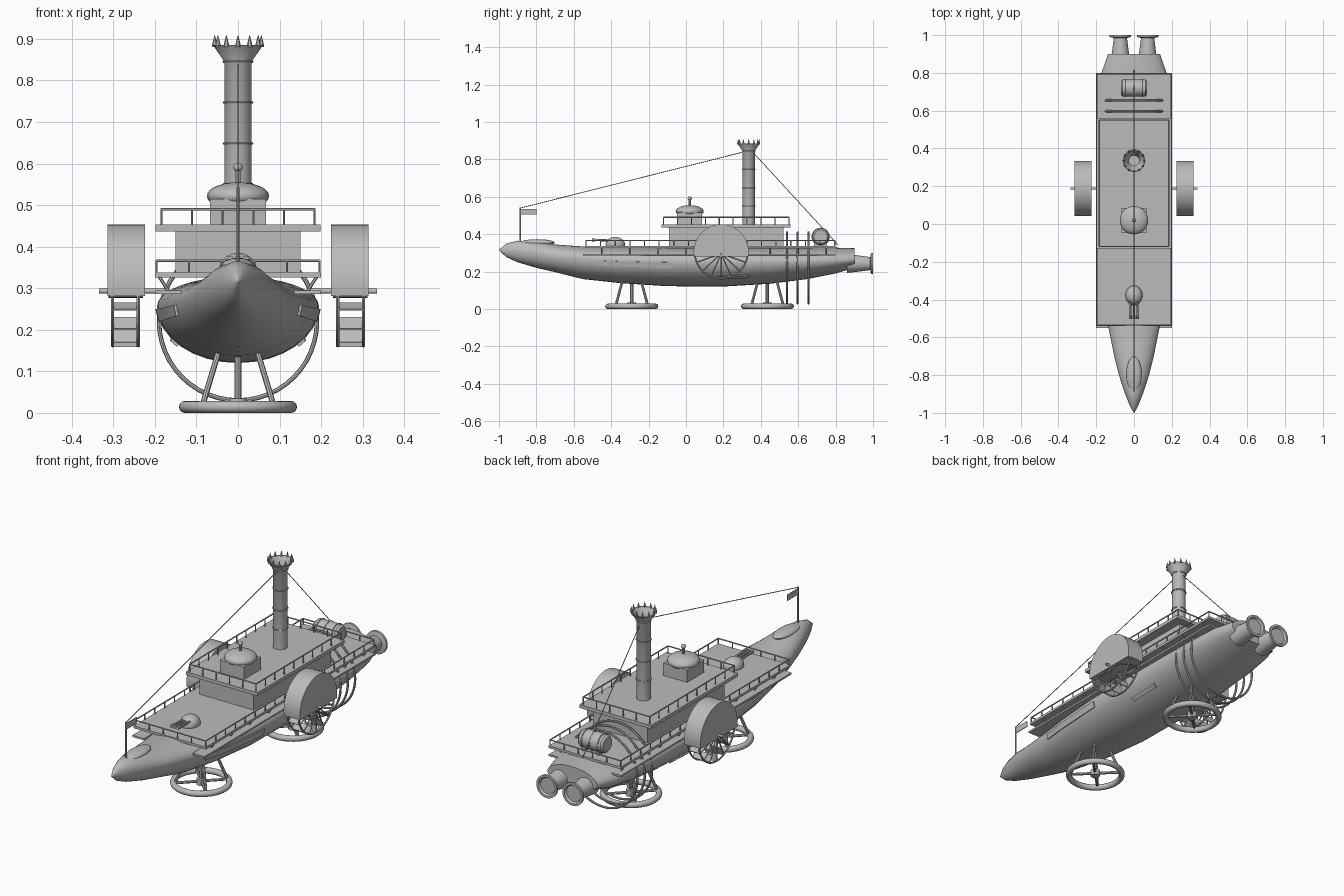
import bpy, bmesh
from math import sin, cos, pi, radians
from mathutils import Vector, Matrix

if "Cube" in bpy.data.objects:
    bpy.data.objects.remove(bpy.data.objects["Cube"])

grey = bpy.data.materials.new("plain grey")
grey.use_nodes = True
tone = (0.5, 0.5, 0.5, 1)
grey.diffuse_color = tone
grey.node_tree.nodes["Principled BSDF"].inputs["Base Color"].default_value = tone


# Helpers: each adds geometry to a bmesh; finish turns it into an object
def finish(name, bm, smooth=True):
    bmesh.ops.recalc_face_normals(bm, faces=bm.faces)
    mesh = bpy.data.meshes.new(name)
    bm.to_mesh(mesh)
    bm.free()
    mesh.materials.append(grey)
    obj = bpy.data.objects.new(name, mesh)
    bpy.context.collection.objects.link(obj)
    if smooth:
        bpy.ops.object.select_all(action='DESELECT')
        obj.select_set(True)
        bpy.context.view_layer.objects.active = obj
        bpy.ops.object.shade_smooth_by_angle(angle=radians(35))
    return obj


def box(bm, lo, hi):
    lo, hi = Vector(lo), Vector(hi)
    size = hi - lo
    bmesh.ops.create_cube(bm, size=1, matrix=Matrix.Translation((lo + hi) / 2) @ Matrix.Diagonal((*size, 1)))


def rod(bm, a, b, r, sides=8):
    a, b = Vector(a), Vector(b)
    turn = (b - a).to_track_quat('Z', 'Y').to_matrix().to_4x4()
    bmesh.ops.create_cone(bm, cap_ends=True, segments=sides, radius1=r, radius2=r,
                          depth=(b - a).length, matrix=Matrix.Translation((a + b) / 2) @ turn)


def loft(bm, rings, closed=False, caps=True):
    rows = [[bm.verts.new(p) for p in ring] for ring in rings]
    n = len(rows[0])
    pairs = list(zip(rows, rows[1:])) + ([(rows[-1], rows[0])] if closed else [])
    for p, q in pairs:
        for i in range(n):
            j = (i + 1) % n
            bm.faces.new((p[i], p[j], q[j], q[i]))
    if caps and not closed:
        bm.faces.new(rows[0])
        bm.faces.new(rows[-1])


def lathe(bm, profile, origin, axis='Z', sides=32):
    """Revolve (radius, height) pairs about an axis through origin."""
    turn = Vector({'X': (1, 0, 0), 'Y': (0, 1, 0), 'Z': (0, 0, 1)}[axis]).to_track_quat('Z', 'Y')
    loft(bm, [[Vector(origin) + turn @ Vector((max(r, .0005) * cos(2 * pi * i / sides),
              max(r, .0005) * sin(2 * pi * i / sides), h)) for i in range(sides)] for r, h in profile])


def ring(bm, origin, axis, major, minor, sides=48, tube=8):
    turn = Vector({'X': (1, 0, 0), 'Y': (0, 1, 0), 'Z': (0, 0, 1)}[axis]).to_track_quat('Z', 'Y')
    loft(bm, [[Vector(origin) + turn @ Vector(((major + minor * cos(t)) * cos(a), (major + minor * cos(t)) * sin(a),
              minor * sin(t))) for t in [2 * pi * k / tube for k in range(tube)]]
              for a in [2 * pi * i / sides for i in range(sides)]], closed=True)


def ball(bm, origin, radii):
    bmesh.ops.create_uvsphere(bm, u_segments=24, v_segments=14, radius=1,
                              matrix=Matrix.Translation(origin) @ Matrix.Diagonal((*radii, 1)))


# Hull stations: y, half width, bottom, widest height, top
stations = [(-1, .002, .313, .315, .317), (-.96, .023, .277, .315, .35), (-.9, .047, .25, .31, .365),
            (-.8, .08, .22, .3, .362), (-.7, .105, .197, .285, .345), (-.55, .135, .16, .27, .334),
            (-.35, .17, .138, .262, .33), (-.1, .193, .122, .258, .328), (.2, .195, .12, .256, .328),
            (.45, .193, .135, .256, .328), (.65, .187, .16, .257, .328), (.8, .172, .19, .26, .328),
            (.9, .138, .22, .265, .325)]


def hull_point(y, angle, grow=0.0):
    for a, b in zip(stations, stations[1:]):
        if y <= b[0]:
            t = (y - a[0]) / (b[0] - a[0])
            w, low, mid, top = [p + (q - p) * t for p, q in zip(a[1:], b[1:])]
            break
    rise = (top - mid if sin(angle) > 0 else mid - low) + grow
    return Vector(((w + grow) * cos(angle), y, mid + rise * sin(angle)))


bm = bmesh.new()
loft(bm, [[hull_point(s[0], 2 * pi * i / 32) for i in range(32)] for s in stations])
finish("hull", bm)

# Thin armour plates following the hull sides
bm = bmesh.new()
for y0, y1, a0, a1 in ((-.47, -.07, -.28, -.06), (.17, .34, -.75, -.62)):
    for flip in (0, 1):
        rings = []
        for k in range(9):
            y = y0 + (y1 - y0) * k / 8
            section = [hull_point(y, a0, -.004), hull_point(y, a0, .006),
                       hull_point(y, a1, .006), hull_point(y, a1, -.004)]
            rings.append([Vector((-p.x, p.y, p.z)) if flip else p for p in section])
        loft(bm, rings)
finish("hull_plates", bm, False)

# Decks, ledges and cabin
for name, lo, hi in (("main_deck", (-.2, -.54, .326), (.2, .8, .338)),
                     ("cabin", (-.15, -.09, .338), (.15, .52, .438)),
                     ("upper_deck", (-.198, -.13, .436), (.198, .56, .453)),
                     ("turret_base", (-.067, -.048, .453), (.067, .086, .515))):
    bm = bmesh.new()
    box(bm, lo, hi)
    finish(name, bm, False)
bm = bmesh.new()
for s in (-1, 1):
    box(bm, (min(s * .135, s * .2), -.55, .286), (max(s * .135, s * .2), .8, .295))
    for k in range(9):
        y = -.45 + k * .15
        rod(bm, (s * .19, y, .328), (s * .165, y, .29), .004, 6)
finish("side_ledges", bm, False)


# Railings
def railing(name, x, y0, y1, z0, z1, gap, r):
    bm = bmesh.new()
    corners = [(-x, y0), (x, y0), (x, y1), (-x, y1)]
    for (ax, ay), (bx, by) in zip(corners, corners[1:] + corners[:1]):
        rod(bm, (ax, ay, z1), (bx, by, z1), r, 6)
        count = round((abs(bx - ax) + abs(by - ay)) / gap)
        for k in range(count):
            t = k / count
            px, py = ax + (bx - ax) * t, ay + (by - ay) * t
            rod(bm, (px, py, z0), (px, py, z1), r * .85, 6)
    finish(name, bm)


railing("main_railing", .196, -.535, .795, .335, .366, .08, .0035)
railing("upper_railing", .184, -.12, .55, .45, .49, .075, .0035)

# Funnel with bands, flared crown and spikes
bm = bmesh.new()
lathe(bm, [(.033, .45), (.033, .845), (.06, .885), (.054, .885), (.027, .845), (.027, .8)], (0, .335, 0))
for z in (.55, .648, .747, .845):
    ring(bm, (0, .335, z), 'Z', .034, .003, 32, 6)
for k in range(12):
    a = 2 * pi * k / 12
    lathe(bm, [(.006, .88), (.006, .888), (0, .909)], (.056 * cos(a), .335 + .056 * sin(a), 0), sides=6)
finish("funnel", bm)

# Domed turret with finial
bm = bmesh.new()
ball(bm, (0, .02, .522), (.075, .075, .033))
rod(bm, (0, .02, .55), (0, .02, .585), .006)
ball(bm, (0, .02, .591), (.011, .011, .011))
finish("turret_dome", bm)

# Deck gun
bm = bmesh.new()
ball(bm, (0, -.378, .345), (.045, .052, .04))
for x in (-.018, 0, .018):
    rod(bm, (x, -.4, .366), (x, -.5, .37), .006)
    rod(bm, (x, -.485, .3695), (x, -.503, .37), .008)
finish("deck_gun", bm)

# Bow hump, flagpole, flag and rigging
bm = bmesh.new()
ball(bm, (0, -.795, .355), (.04, .093, .018))
finish("bow_hump", bm)
bm = bmesh.new()
rod(bm, (0, -.885, .355), (0, -.885, .542), .004)
box(bm, (-.002, -.885, .505), (.002, -.8, .535))
finish("bow_flag", bm)
bm = bmesh.new()
rod(bm, (0, -.885, .54), (0, .3, .838), .002, 6)
rod(bm, (0, .37, .825), (0, .815, .34), .002, 6)
finish("rigging", bm)

# Barrel on the aft deck with bands and cradle
bm = bmesh.new()
lathe(bm, [(.036, -.07), (.044, -.06), (.046, 0), (.044, .06), (.036, .07)], (0, .72, .386), 'X')
for x in (-.045, 0, .045):
    ring(bm, (x, .72, .386), 'X', .045, .0035, 32, 6)
for x in (-.04, .04):
    box(bm, (x - .008, .685, .337), (x + .008, .755, .36))
finish("aft_barrel", bm)

# Hoops around the stern
bm = bmesh.new()
for y in (.54, .597, .655):
    ring(bm, (0, y, .22), 'Y', .19, .0055)
finish("stern_hoops", bm)

# Stern nozzles
bm = bmesh.new()
for x in (-.072, .072):
    lathe(bm, [(.05, .86), (.046, .9), (.035, .985), (.057, .99), (.057, 1),
               (.046, 1), (.04, .99), (0, .99)], (x, 0, .243), 'Y')
finish("stern_nozzles", bm)

# Paddle wheels under rounded casings
for side, s in (("right", -1), ("left", 1)):
    hub_y, hub_z = .188, .304
    bm = bmesh.new()
    arc = [radians(-9 + 198 * k / 32) for k in range(33)]
    loft(bm, [[(s * x, hub_y + .147 * cos(a), hub_z + .149 * sin(a)) for a in arc] for x in (.224, .314)])
    finish(side + "_paddle_casing", bm)
    bm = bmesh.new()
    rod(bm, (s * .17, hub_y, .293), (s * .335, hub_y, .293), .006, 12)
    rod(bm, (s * .228, hub_y, .293), (s * .312, hub_y, .293), .016, 16)
    for x in (.24, .302):
        ring(bm, (s * x, hub_y, hub_z), 'X', .142, .0045, 40, 6)
    for k in range(16):
        a = 2 * pi * k / 16
        if sin(a) > .1:
            continue
        y, z = cos(a), sin(a)
        for x in (.24, .302):
            rod(bm, (s * x, hub_y, hub_z - .008), (s * x, hub_y + y * .142, hub_z + z * .142), .0035, 6)
        radial = Vector((0, y, z))
        bmesh.ops.create_cube(bm, size=1, matrix=Matrix.Translation(Vector((s * .271, hub_y, hub_z)) + radial * .125)
                              @ Matrix.Rotation(a, 4, 'X') @ Matrix.Diagonal((.064, .04, .004, 1)))
    finish(side + "_paddle_wheel", bm)

# Ring-shaped landing feet with spokes and splayed legs
for name, y in (("front_landing_foot", -.29), ("rear_landing_foot", .435)):
    bm = bmesh.new()
    ring(bm, (0, y, .0145), 'Z', .1275, .0145, 48, 12)
    rod(bm, (0, y, .005), (0, y, .035), .022, 16)
    rod(bm, (0, y, .03), (0, y, .15), .009, 10)
    for k in range(4):
        a = pi / 4 + pi * k / 2
        foot = Vector((.12 * cos(a), y + .12 * sin(a), .02))
        rod(bm, (0, y, .02), foot, .007)
        rod(bm, foot, (.05 * cos(a) * 1.3, y + .055 * sin(a) * 1.3, .15), .007)
    finish(name, bm)
